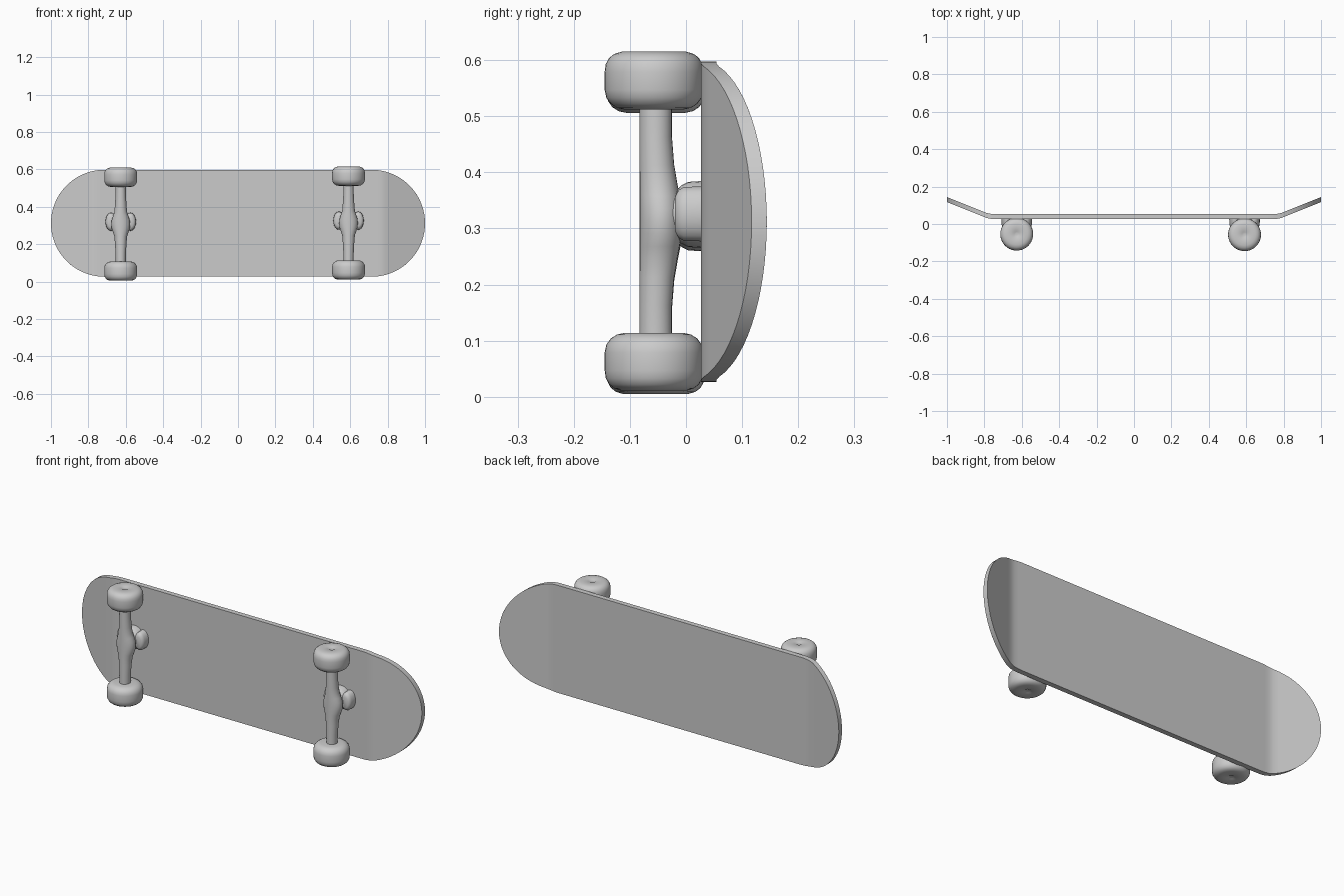
import bpy, bmesh, math

if "Cube" in bpy.data.objects:
    bpy.data.objects.remove(bpy.data.objects["Cube"])

grey = bpy.data.materials.new("plain_grey")
grey.diffuse_color = (0.6, 0.6, 0.6, 1)
grey.use_nodes = True
grey.node_tree.nodes["Principled BSDF"].inputs["Base Color"].default_value = grey.diffuse_color


def finish(name, bm, angle=40, bevel=0.0):
    bmesh.ops.recalc_face_normals(bm, faces=bm.faces)
    mesh = bpy.data.meshes.new(name)
    bm.to_mesh(mesh)
    bm.free()
    mesh.materials.append(grey)
    ob = bpy.data.objects.new(name, mesh)
    bpy.context.collection.objects.link(ob)
    if bevel:
        mod = ob.modifiers.new("soft_edge", 'BEVEL')
        mod.width, mod.segments, mod.limit_method = bevel, 2, 'ANGLE'
        mod.angle_limit = math.radians(50)
    bpy.ops.object.select_all(action='DESELECT')
    bpy.context.view_layer.objects.active = ob
    ob.select_set(True)
    bpy.ops.object.shade_smooth_by_angle(angle=math.radians(angle))
    return ob


def loft(name, rings, origin, axis='Z', n=40, angle=40):
    """Rings of (height, half width, half depth, depth shift) along an axis."""
    bm = bmesh.new()
    loops = []
    for h, a, b, shift in rings:
        loop = []
        for i in range(n):
            t = 2 * math.pi * i / n
            u, v = a * math.cos(t), b * math.sin(t) + shift
            p = (u, v, h) if axis == 'Z' else (u, h, v)
            loop.append(bm.verts.new([p[k] + origin[k] for k in range(3)]))
        loops.append(loop)
    for lo, hi in zip(loops, loops[1:]):
        for i in range(n):
            j = (i + 1) % n
            bm.faces.new((lo[i], lo[j], hi[j], hi[i]))
    bm.faces.new(loops[0])
    bm.faces.new(loops[-1])
    return finish(name, bm, angle)


# Deck: straight middle, half-round ends kicked up towards the back
MID_Z, HALF, START, THICK = 0.312, 0.286, 0.714, 0.027


def deck_y(x):
    d = max(0.0, abs(x) - 0.765)
    return 0.027 + (d * d / 0.08 if d < 0.04 else 0.02 + (d - 0.04) * 0.36) \
        - (0.0 if d < 0.04 else 0.006) + (0.006 * 0 if d < 0.04 else 0.006)


def fold(x):
    # short curved bend followed by a straight slope
    d = max(0.0, abs(x) - 0.76)
    bend, slope = 0.03, 0.40
    return 0.027 + (slope * d * d / (2 * bend) if d < bend else slope * (d - bend / 2))


ends = [START + HALF * math.sin(math.radians(a)) for a in range(0, 86, 5)]
ends += [START + HALF * math.sin(math.radians(a)) for a in (87, 89, 89.8)]
xs = [-x for x in reversed(ends)] + [0.0] + ends
bm = bmesh.new()
columns = []
for x in xs:
    d = max(0.0, abs(x) - START) / HALF
    h = HALF * math.sqrt(max(0.0, 1 - d * d))
    y = fold(x)
    columns.append([bm.verts.new((x, yy, MID_Z + s * h))
                    for yy, s in ((y, -1), (y, 1), (y + THICK, 1), (y + THICK, -1))])
for a, b in zip(columns, columns[1:]):
    for i in range(4):
        j = (i + 1) % 4
        bm.faces.new((a[i], a[j], b[j], b[i]))
bm.faces.new(columns[0])
bm.faces.new(columns[-1])
finish("deck", bm, 30, 0.005)

# Wheel cross-section: rounded shoulders and a shallow hub dimple outside
R, W = 0.088, 0.052
wheel = [(-W + 0.001, 0.052), (-W + 0.004, 0.066), (-W + 0.011, 0.077),
         (-W + 0.022, 0.085), (-W + 0.036, R), (W - 0.036, R), (W - 0.022, 0.086),
         (W - 0.011, 0.080), (W - 0.004, 0.071), (W, 0.058), (W, 0.020),
         (W - 0.004, 0.013), (W - 0.004, 0.002)]

# Axle hanger: front line stays straight while the back swells at the middle
half_axle = [(0.0, 0.050, 0.038), (0.022, 0.048, 0.038), (0.045, 0.041, 0.036),
             (0.065, 0.034, 0.034), (0.10, 0.031, 0.031), (0.15, 0.028, 0.029),
             (0.195, 0.027, 0.029), (0.22, 0.027, 0.029)]
axle = [(-h, a, b, b - 0.083) for h, a, b in reversed(half_axle[1:])]
axle += [(h, a, b, b - 0.083) for h, a, b in half_axle]

for side, tx, tz, wy in (("left", -0.627, 0.307, -0.054), ("right", 0.591, 0.313, -0.057)):
    loft(side + "_axle", axle, (tx, 0, tz), n=24, angle=60)
    for place, s in (("lower", -1), ("upper", 1)):
        rings = [(s * h, r, r, 0) for h, r in wheel]
        loft(f"{side}_{place}_wheel", rings, (tx, wy, tz + s * 0.250), angle=50)
    # Neck joining the hanger to the deck
    loft(side + "_neck", [(-0.05, 0.035, 0.032, 0), (-0.022, 0.040, 0.038, 0),
                          (-0.008, 0.050, 0.052, 0), (0.004, 0.054, 0.058, 0),
                          (0.034, 0.055, 0.060, 0)],
         (tx, 0, tz + 0.012), 'Y', 28, 60)
    # Mounting lugs on both sides of the neck
    for end, s in (("inner", 1), ("outer", -1)):
        loft(f"{side}_{end}_lug", [(-0.020, 0.016, 0.030, 0), (-0.014, 0.025, 0.042, 0),
                                   (-0.004, 0.029, 0.048, 0), (0.034, 0.030, 0.049, 0)],
             (tx + s * 0.052, 0, tz + 0.013), 'Y', 20, 60)
